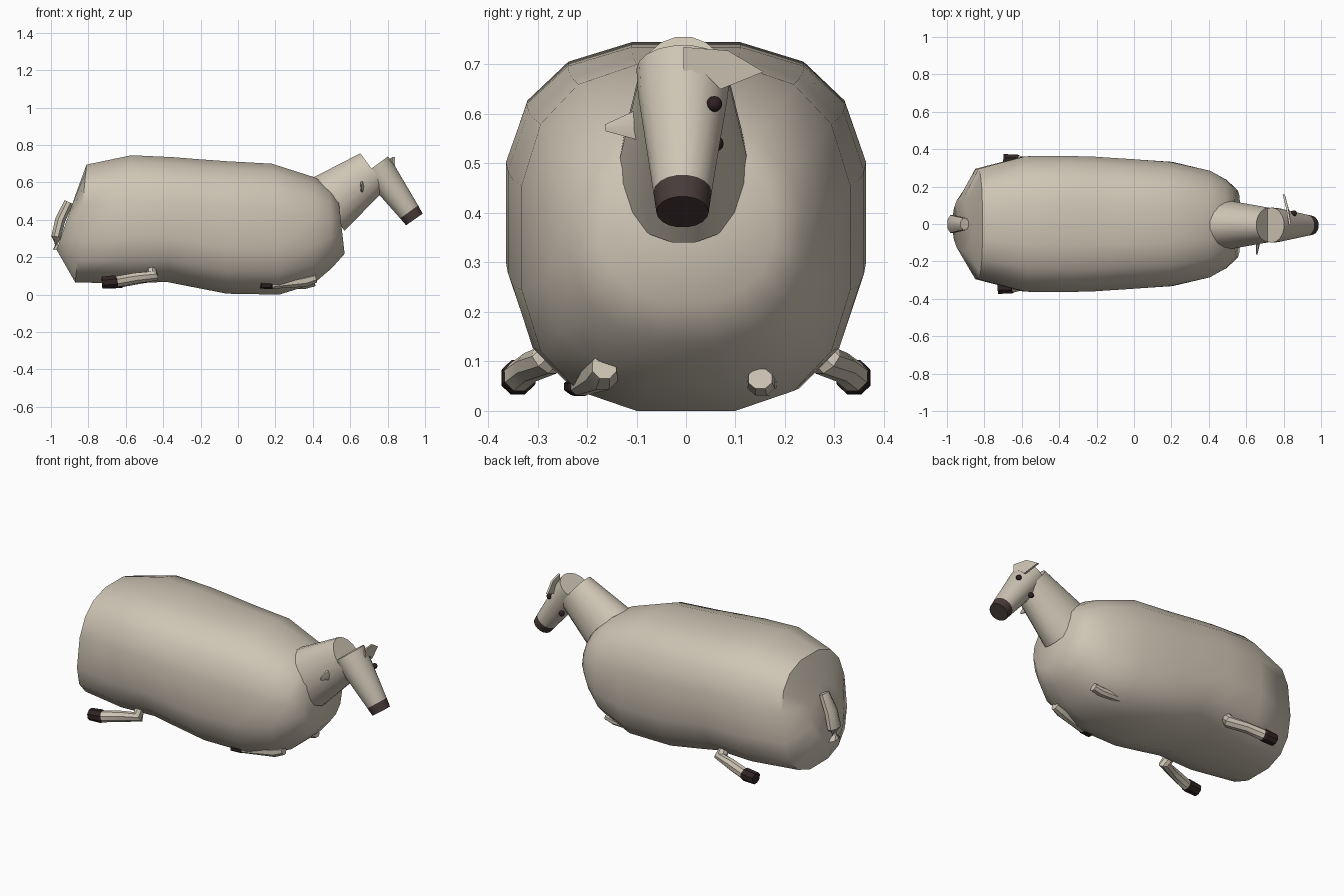
import bpy, bmesh, math
from mathutils import Vector

if "Cube" in bpy.data.objects:
    bpy.data.objects.remove(bpy.data.objects["Cube"])


def material(name, rgb):
    m = bpy.data.materials.new(name)
    m.diffuse_color = (*rgb, 1)
    m.use_nodes = True
    m.node_tree.nodes["Principled BSDF"].inputs["Base Color"].default_value = m.diffuse_color
    return m


WOOL = material("wool cream", (0.62, 0.56, 0.46))
MUZZLE = material("muzzle brown", (0.065, 0.045, 0.042))
HOOF = material("hoof dark", (0.03, 0.018, 0.017))
EYE = material("eye dark", (0.028, 0.014, 0.016))


def finish(bm, name, mats, angle=35):
    bmesh.ops.recalc_face_normals(bm, faces=bm.faces)
    me = bpy.data.meshes.new(name)
    bm.to_mesh(me)
    bm.free()
    for m in mats:
        me.materials.append(m)
    ob = bpy.data.objects.new(name, me)
    bpy.context.collection.objects.link(ob)
    bpy.ops.object.select_all(action='DESELECT')
    ob.select_set(True)
    bpy.context.view_layer.objects.active = ob
    bpy.ops.object.shade_smooth_by_angle(angle=math.radians(angle))
    return ob


def loft(name, rings, sides, mats, dark_from=99, angle=35):
    """rings: (centre, half vector u, half vector v, superellipse power)"""
    bm = bmesh.new()
    loops = []
    for c, u, v, n in rings:
        loop = []
        for i in range(sides):
            a = 2 * math.pi * (i + 0.5) / sides
            s, k = math.sin(a), math.cos(a)
            p = 2 / n
            loop.append(bm.verts.new(c + u * math.copysign(abs(s) ** p, s)
                                     + v * math.copysign(abs(k) ** p, k)))
        loops.append(loop)
    for j in range(len(loops) - 1):
        for i in range(sides):
            k = (i + 1) % sides
            f = bm.faces.new((loops[j][i], loops[j][k], loops[j + 1][k], loops[j + 1][i]))
            f.material_index = 1 if j >= dark_from else 0
    bm.faces.new(loops[0])
    cap = bm.faces.new(loops[-1])
    cap.material_index = 1 if dark_from < 99 else 0
    return finish(bm, name, mats, angle)


def tube(name, path, sides, mats, dark_from=99, angle=35):
    """path: (point, half width, half depth), cross-sections follow the path"""
    pts = [Vector(p[0]) for p in path]
    rings = []
    for i, (_, w, d) in enumerate(path):
        t = (pts[min(i + 1, len(pts) - 1)] - pts[max(i - 1, 0)]).normalized()
        side = t.cross(Vector((0, 0, 1))).normalized()
        rings.append((pts[i], side * w, side.cross(t) * d, 2))
    return loft(name, rings, sides, mats, dark_from, angle)


# woolly body: bottom point, top point, half width, roundness
sections = [
    (-.97, .24, -.87, .53, .145, 2.1), (-.87, .065, -.81, .695, .295, 2.6),
    (-.60, .06, -.57, .745, .362, 2.7), (-.38, .068, -.35, .735, .364, 2.7),
    (-.24, .04, -.2, .723, .36, 2.7), (-.06, .005, -.06, .713, .35, 2.7),
    (.22, 0, .18, .70, .332, 2.7), (.40, .055, .41, .627, .285, 2.5),
    (.50, .14, .49, .575, .235, 2.3), (.57, .218, .535, .53, .178, 2.2)]
rings = []
for xb, zb, xt, zt, w, n in sections:
    b, t = Vector((xb, 0, zb)), Vector((xt, 0, zt))
    k = 1 / math.cos(math.pi / 16) ** (2 / n)
    rings.append(((b + t) / 2, Vector((0, w * k, 0)), (t - b) / 2 * k, n))
loft("body", rings, 16, [WOOL], angle=50)

# neck
tube("neck", [((.47, -.005, .475), .137, .17), ((.723, -.005, .662), .092, .118)], 18, [WOOL])

# head with dark muzzle
tube("head", [((.735, -.006, .69), .094, .084), ((.772, -.006, .639), .091, .084),
              ((.915, -.007, .442), .059, .06), ((.943, -.007, .402), .053, .055)],
     18, [WOOL, MUZZLE], dark_from=2)

# upper ear: thin leaf
bm = bmesh.new()
outline = [(.84, -.005, .735), (.84, -.005, .685), (.835, .04, .68),
           (.83, .07, .65), (.807, .157, .685), (.825, .085, .728)]
f = bm.faces.new([bm.verts.new(p) for p in outline])
ext = bmesh.ops.extrude_face_region(bm, geom=[f])
bmesh.ops.translate(bm, vec=(-.012, 0, 0),
                    verts=[v for v in ext["geom"] if isinstance(v, bmesh.types.BMVert)])
finish(bm, "upper_ear", [WOOL])

# lower ear: small spike
tube("lower_ear", [((.672, -.07, .58), .012, .042), ((.663, -.10, .577), .011, .034),
                   ((.656, -.163, .572), .004, .008)], 6, [WOOL])

# eyes
for name, p in (("upper_eye", (.855, .057, .62)), ("lower_eye", (.772, .06, .54))):
    bm = bmesh.new()
    bmesh.ops.create_uvsphere(bm, u_segments=12, v_segments=8, radius=.016)
    bmesh.ops.translate(bm, verts=bm.verts, vec=p)
    finish(bm, name, [EYE])

# folded rear legs with hooves
for name, s, dx in (("right_rear_leg", -1, 0), ("left_rear_leg", 1, .03)):
    tube(name, [((-.475 + dx, s * .22, .185), .032, .032), ((-.455 + dx, s * .285, .10), .034, .034),
                ((-.55 + dx, s * .315, .088), .03, .031), ((-.65 + dx, s * .338, .07), .031, .032),
                ((-.655 + dx, s * .338, .069), .037, .037), ((-.727 + dx, s * .34, .064), .036, .034)],
         8, [WOOL, HOOF], dark_from=3, angle=30)

# tucked front legs
tube("right_front_leg", [((.415, -.165, .09), .026, .028), ((.36, -.17, .075), .036, .036),
                         ((.18, -.213, .048), .022, .018), ((.175, -.214, .048), .027, .02),
                         ((.12, -.224, .049), .025, .018)], 8, [WOOL, HOOF], dark_from=2, angle=30)
tube("left_front_leg", [((.41, .15, .065), .026, .022), ((.36, .152, .055), .03, .026),
                        ((.2, .165, .05), .022, .02)], 8, [WOOL], angle=30)

# tail
tube("tail", [((-.905, 0, .495), .034, .026), ((-.95, 0, .40), .046, .03),
              ((-.972, 0, .31), .052, .028), ((-.97, 0, .24), .05, .02)], 8, [WOOL])
